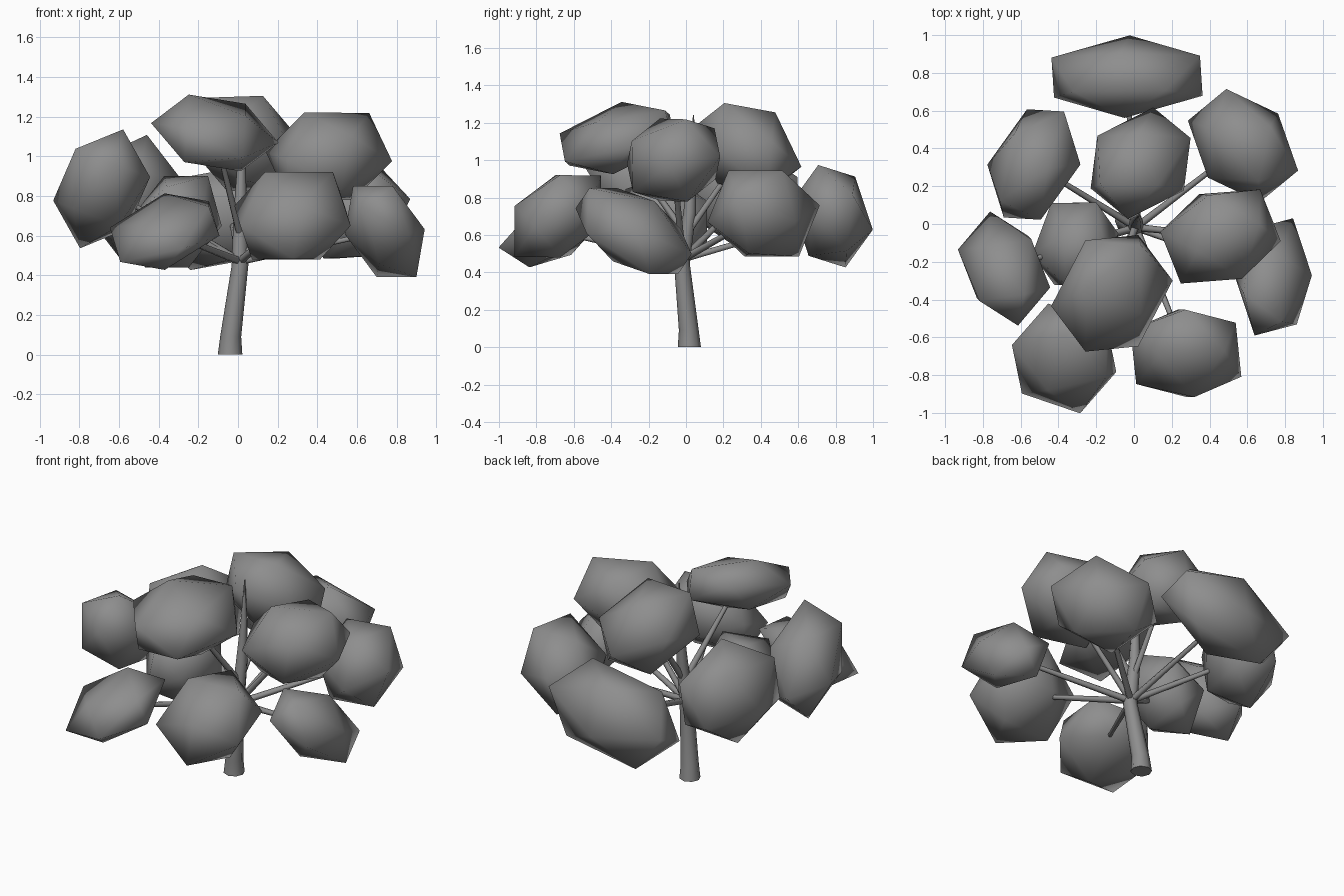
import bpy, bmesh, math
from mathutils import Vector

if "Cube" in bpy.data.objects:
    bpy.data.objects.remove(bpy.data.objects["Cube"])

PHI = (1 + math.sqrt(5)) / 2
grey = bpy.data.materials.new("plain grey")
grey.diffuse_color = (0.27, 0.27, 0.27, 1)
grey.use_nodes = True
grey.node_tree.nodes["Principled BSDF"].inputs["Base Color"].default_value = grey.diffuse_color


def finish(name, bm, sharp=None):
    bmesh.ops.recalc_face_normals(bm, faces=bm.faces)
    mesh = bpy.data.meshes.new(name)
    bm.to_mesh(mesh)
    bm.free()
    mesh.materials.append(grey)
    for p in mesh.polygons:
        p.use_smooth = True
    if sharp:
        mesh.set_sharp_from_angle(angle=math.radians(sharp))
    ob = bpy.data.objects.new(name, mesh)
    bpy.context.collection.objects.link(ob)


def tube(name, path, sides):
    """Tapered tube through (point, radius) pairs."""
    bm = bmesh.new()
    pts = [Vector(p) for p, r in path]
    axis = (pts[-1] - pts[0]).normalized()
    if axis.z > 0.9:
        u, v = Vector((1, 0, 0)), Vector((0, 1, 0))
    else:
        u = axis.cross(Vector((0, 0, 1))).normalized()
        v = u.cross(axis)
    rings = []
    for c, (p, r) in zip(pts, path):
        rings.append([bm.verts.new(c + r * (u * math.cos(a) + v * math.sin(a)))
                      for a in (2 * math.pi * i / sides for i in range(sides))])
    for a, b in zip(rings, rings[1:]):
        for i in range(sides):
            j = (i + 1) % sides
            bm.faces.new((a[i], a[j], b[j], b[i]))
    bm.faces.new(rings[0])
    bm.faces.new(rings[-1])
    finish(name, bm, 65)


def clump(name, centre, axes):
    """Smooth twenty-sided puff, stretched along three tilted axes."""
    c = Vector(centre)
    axes = [Vector(a) for a in axes]
    bm = bmesh.new()
    for i in range(3):
        for s in (1, -1):
            for t in (1, -1):
                bm.verts.new(c + s * PHI * axes[i] + t * axes[(i + 1) % 3])
    bmesh.ops.convex_hull(bm, input=bm.verts)
    finish(name, bm)


# trunk with a slight flare at the foot and a thin tip
tube("trunk", [((-0.04, 0.018, 0), 0.062), ((-0.037, 0.015, 0.09), 0.053),
               ((0.01, -0.022, 0.45), 0.042), ((0.012, 0.02, 0.72), 0.034),
               ((0.018, 0.035, 0.98), 0.02), ((0.02, 0.04, 1.24), 0.003)], 8)

# leaf clumps: centre, then the three axes
clumps = {
    "back": ((-0.037, 0.78, 0.70),
             [(-0.025, -0.047, 0.142), (0.243, 0.003, 0.044), (0.007, -0.106, -0.043)]),
    "left_back": ((-0.53, 0.315, 0.80),
                  [(0.038, 0.177, -0.006), (0.098, -0.006, 0.12), (0.088, 0.01, -0.114)]),
    "top_back": ((0.035, 0.322, 1.065),
                 [(0.025, 0.012, 0.133), (0.05, -0.136, 0.025), (0.148, 0.075, -0.06)]),
    "right_back": ((0.577, 0.415, 0.714),
                   [(0.07, -0.027, 0.142), (0.03, 0.145, 0.0), (0.137, -0.065, -0.044)]),
    "left": ((-0.688, -0.236, 0.836),
             [(-0.007, -0.095, 0.155), (0.12, 0.017, 0.049), (-0.05, 0.128, 0.02)]),
    "inner_left": ((-0.31, -0.105, 0.67),
                   [(0.03, 0.0, 0.143), (0.11, -0.05, 0.0), (0.05, 0.135, -0.02)]),
    "left_front": ((-0.37, -0.712, 0.62),
                   [(0.069, 0.096, 0.107), (0.112, 0.03, -0.02), (0.095, -0.12, 0.012)]),
    "top_right": ((0.458, -0.066, 1.0),
                  [(0.128, 0.097, 0.073), (-0.003, -0.092, 0.1), (0.118, -0.075, -0.06)]),
    "top_front": ((-0.117, -0.367, 1.118),
                  [(0.0, 0.182, 0.031), (0.14, 0.014, -0.075), (0.095, 0.045, 0.072)]),
    "right": ((0.74, -0.28, 0.62),
              [(-0.037, -0.1, 0.142), (0.1, -0.075, 0.0), (0.04, 0.13, 0.012)]),
    "right_front": ((0.275, -0.685, 0.70),
                    [(0.02, 0.0, 0.136), (0.172, 0.012, 0.0), (0.015, -0.143, -0.05)]),
}
for name, (centre, axes) in clumps.items():
    clump("leaf_clump_" + name, centre, axes)
    # branch from the trunk into the clump
    start = (0.012, 0.0, 0.6) if centre[2] > 1.05 else (0.01, -0.018, 0.47)
    tube("branch_" + name, [(start, 0.02), (centre, 0.012)], 6)
